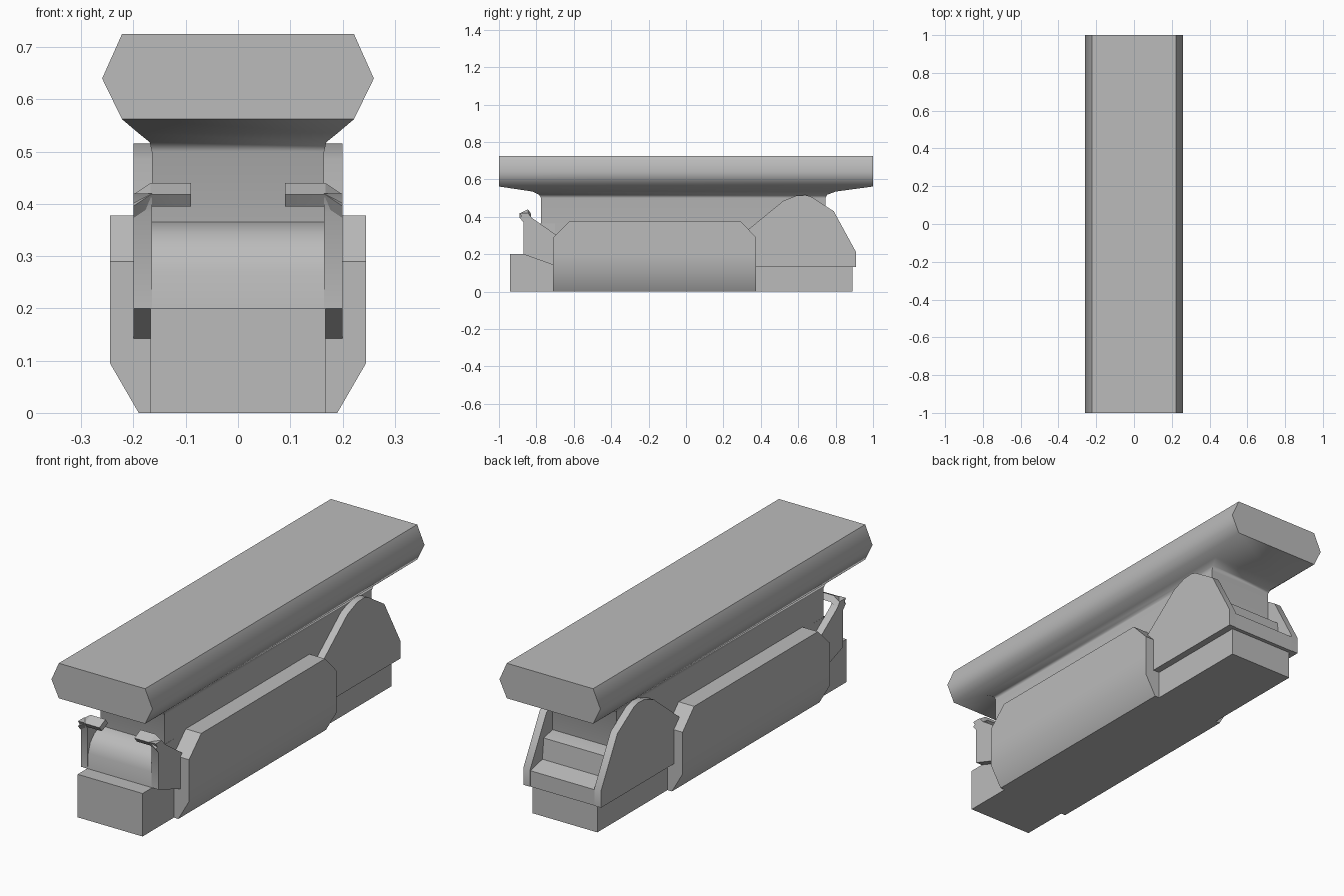
import bpy
import bmesh
from math import radians

default = bpy.data.objects.get("Cube")
if default:
    bpy.data.objects.remove(default)

grey = bpy.data.materials.new("matte grey")
grey.use_nodes = True
colour = (0.5, 0.5, 0.5, 1)
grey.diffuse_color = colour
grey.node_tree.nodes["Principled BSDF"].inputs["Base Color"].default_value = colour


def loft(name, rings, angle=30):
    """Join equal-sized rings of points into a closed solid."""
    bm = bmesh.new()
    loops = [[bm.verts.new(p) for p in ring] for ring in rings]
    n = len(loops[0])
    for a, b in zip(loops, loops[1:]):
        for i in range(n):
            j = (i + 1) % n
            bm.faces.new((a[i], a[j], b[j], b[i]))
    bm.faces.new(loops[0])
    bm.faces.new(loops[-1])
    bmesh.ops.recalc_face_normals(bm, faces=bm.faces)
    mesh = bpy.data.meshes.new(name)
    bm.to_mesh(mesh)
    bm.free()
    mesh.materials.append(grey)
    ob = bpy.data.objects.new(name, mesh)
    bpy.context.collection.objects.link(ob)
    bpy.ops.object.select_all(action='DESELECT')
    ob.select_set(True)
    bpy.context.view_layer.objects.active = ob
    bpy.ops.object.shade_smooth_by_angle(angle=radians(angle))
    return ob


def side_slab(name, profile, x0, x1, angle=30):
    """Extrude a (y, z) side profile between two x positions."""
    return loft(name, [[(x, y, z) for y, z in profile] for x in (x0, x1)], angle)


# Top rail flowing down through a flared underside into the neck
levels = [(0.222, -1, 1, 0.725), (0.26, -1, 1, 0.64), (0.222, -1, 1, 0.562),
          (0.19, -0.82, 0.80, 0.535), (0.169, -0.785, 0.755, 0.518),
          (0.165, -0.775, 0.745, 0.50), (0.165, -0.775, 0.745, 0.15)]
loft("rail_and_neck", [[(-w, a, z), (w, a, z), (w, b, z), (-w, b, z)]
                       for w, a, b, z in levels], 60)

# Wide grip body with clipped upper corners and tapered lower sides
rings = []
for y, top in [(-0.71, 0.29), (-0.62, 0.378), (0.29, 0.378), (0.375, 0.29)]:
    half = [(0.19, 0), (0.245, 0.095), (0.245, 0.2), (0.245, top)]
    outline = half + [(-x, z) for x, z in reversed(half)]
    rings.append([(x, y, z) for x, z in outline])
loft("grip_body", rings, 40)

# Base block running the full length under the neck
side_slab("base_block", [(-0.94, 0), (0.89, 0), (0.89, 0.14), (0.3, 0.14),
                         (-0.6, 0.2), (-0.94, 0.2)], -0.167, 0.167)

# Rounded nose between the front cheeks
side_slab("front_nose", [(-0.70, 0.19), (-0.87, 0.19), (-0.865, 0.27),
                         (-0.85, 0.315), (-0.82, 0.345), (-0.775, 0.365),
                         (-0.70, 0.365)], -0.166, 0.166, 40)

# Stepped tray between the rear cheeks
side_slab("rear_tray", [(0.35, 0.131), (0.908, 0.131), (0.908, 0.205), (0.82, 0.225),
                        (0.81, 0.32), (0.74, 0.335), (0.35, 0.335)], -0.168, 0.168)

front_profile = [(-0.87, 0.2), (-0.87, 0.385), (-0.89, 0.42), (-0.845, 0.42),
                 (-0.825, 0.395), (-0.69, 0.30), (-0.69, 0.135)]
rear_profile = [(0.33, 0.131), (0.33, 0.33), (0.52, 0.485), (0.59, 0.513),
                (0.64, 0.516), (0.67, 0.507), (0.79, 0.43), (0.91, 0.21), (0.91, 0.131)]
tab_section = [(-0.89, 0.418), (-0.845, 0.44), (-0.828, 0.415), (-0.872, 0.395)]

for side, s in (("left", 1), ("right", -1)):
    side_slab(side + "_front_cheek", front_profile, s * 0.165, s * 0.2)
    side_slab(side + "_rear_cheek", rear_profile, s * 0.165, s * 0.2)
    # Hooked tab bent inward from the top of the front cheek
    loft(side + "_front_tab", [[(s * x, y, z - drop) for y, z in tab_section]
                               for x, drop in ((0.09, 0), (0.167, 0), (0.2, 0.022))])
